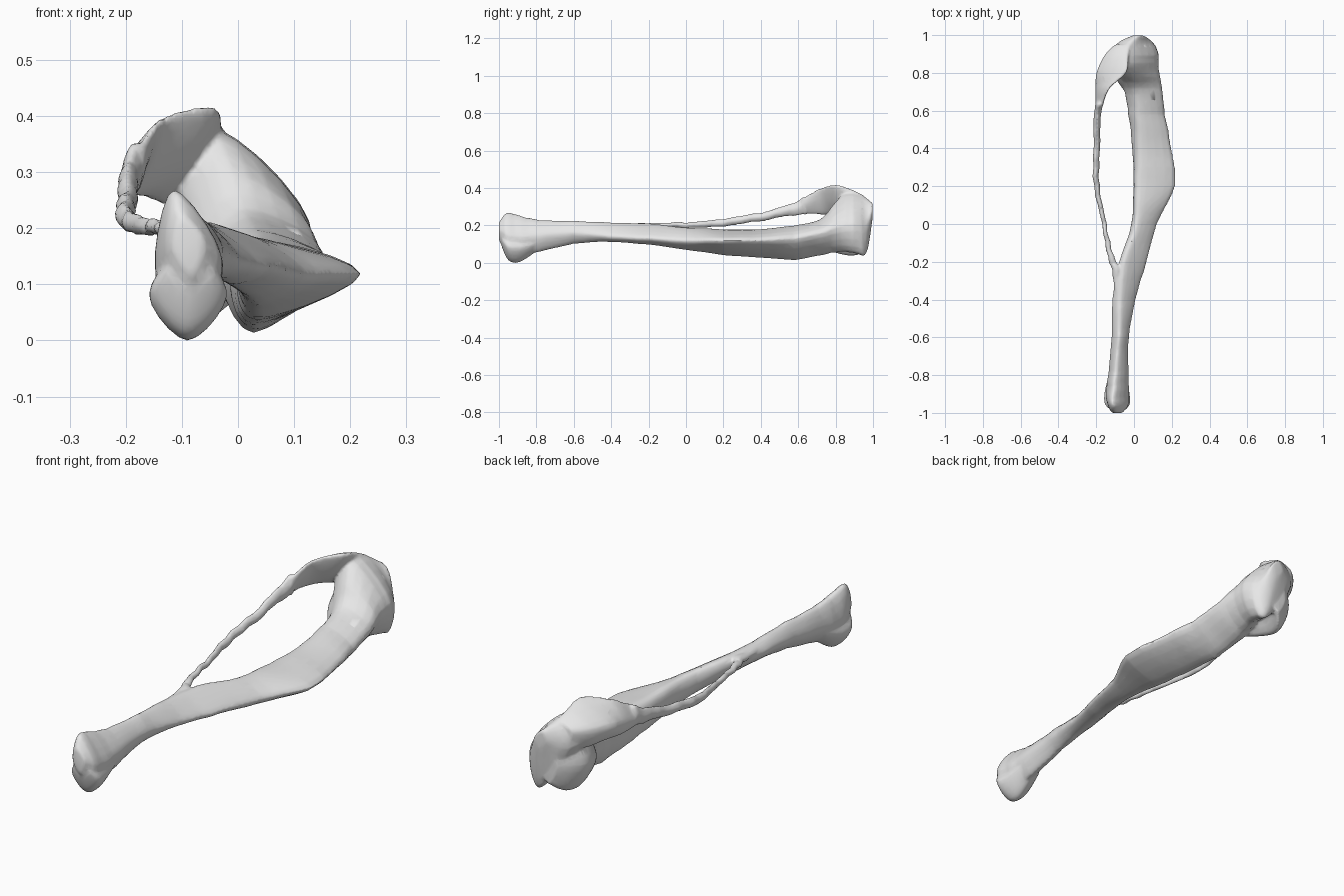
import bpy, bmesh, random

random.seed(4)
if "Cube" in bpy.data.objects:
    bpy.data.objects.remove(bpy.data.objects["Cube"], do_unlink=True)

# One plain bone colour
bone_grey = bpy.data.materials.new("bone grey")
bone_grey.use_nodes = True
bone_grey.diffuse_color = (.8, .8, .8, 1)
bone_grey.node_tree.nodes["Principled BSDF"].inputs["Base Color"].default_value = (.8, .8, .8, 1)


def spline(a, b, c, d, t):
    """Smooth interpolation between b and c for tuples of numbers."""
    return tuple(
        .5 * (2 * q + (r - p) * t + (2 * p - 5 * q + 4 * r - s) * t ** 2
              + (3 * q - p - 3 * r + s) * t ** 3)
        for p, q, r, s in zip(a, b, c, d))


def round_section(station, steps=5):
    """Turn one station (y, then x z of four corners) into a rounded ring."""
    y, corners = station[0], [station[i:i + 2] for i in range(1, 9, 2)]
    ring = []
    for i in range(4):
        a, b, c, d = (corners[(i + k) % 4] for k in (-1, 0, 1, 2))
        for s in range(steps):
            x, z = spline(a, b, c, d, s / steps)
            ring.append((x, y, z))
    return ring


def loft(bm, stations, steps=4, rough=0.0):
    """Skin a closed body through the stations along y."""
    last = len(stations) - 1
    smooth = []
    for i in range(last):
        picks = [stations[min(max(i + k, 0), last)] for k in (-1, 0, 1, 2)]
        smooth += [spline(*picks, s / steps) for s in range(steps)]
    smooth.append(stations[last])
    rings = []
    for station in smooth:
        dx, dz = random.uniform(-rough, rough), random.uniform(-rough, rough)
        rings.append([bm.verts.new((x + dx, y, z + dz))
                      for x, y, z in round_section(station)])
    for lower, upper in zip(rings, rings[1:]):
        n = len(lower)
        for j in range(n):
            k = (j + 1) % n
            bm.faces.new((lower[j], lower[k], upper[k], upper[j]))
    bm.faces.new(rings[0])
    bm.faces.new(rings[-1])


def oval(y, x, z, half_width, half_height):
    """Station with an oval section."""
    return (y, x, z + half_height, x + half_width, z, x, z - half_height, x - half_width, z)


# Shaft with both joint ends: y, then top, crest, underside and inner corner
shaft = [
    (-1, -.10, .22, -.06, .18, -.08, .12, -.115, .165),
    (-.955, -.115, .27, -.03, .15, -.08, .05, -.14, .14),
    (-.88, -.11, .25, -.028, .14, -.075, .04, -.147, .12),
    (-.78, -.10, .23, -.03, .15, -.07, .06, -.135, .13),
    (-.6, -.08, .225, -.028, .16, -.07, .10, -.12, .16),
    (-.4, -.07, .215, .008, .143, -.045, .112, -.115, .17),
    (-.2, -.045, .21, .068, .133, -.01, .098, -.075, .165),
    (0, .015, .19, .122, .12, .03, .07, -.014, .13),
    (.2, .03, .18, .217, .12, .04, .042, -.002, .11),
    (.4, .04, .18, .20, .12, .03, .027, -.008, .11),
    (.58, .03, .20, .165, .13, .03, .014, -.03, .12),
    (.72, .01, .235, .15, .16, .03, .04, -.055, .14),
    (.83, -.03, .36, .13, .20, .04, .06, -.10, .24),
    (.91, -.035, .375, .125, .21, .06, .05, -.12, .27),
    (.965, -.01, .345, .095, .20, .055, .05, -.075, .25),
    (.998, .015, .32, .05, .29, .03, .24, -.008, .28),
]

# Rounded knuckle on the inner side of the upper joint
upper_knuckle = [
    oval(.71, -.025, .13, .03, .05),
    oval(.79, -.048, .155, .062, .10),
    oval(.87, -.06, .165, .07, .128),
    oval(.93, -.04, .17, .06, .125),
    oval(.975, 0, .17, .045, .09),
]

# Low knuckle of the lower joint, below the pointed prong
lower_knuckle = [
    oval(-.985, -.085, .125, .04, .04),
    oval(-.95, -.088, .088, .068, .075),
    oval(-.89, -.09, .083, .066, .08),
    oval(-.80, -.085, .11, .05, .05),
]

# Thin side strut, ragged and nearly round
strut = [
    oval(-.38, -.085, .19, .02, .018),
    oval(-.24, -.095, .195, .026, .018),
    oval(-.17, -.124, .20, .018, .014),
    oval(0, -.158, .203, .013, .016),
    oval(.2, -.198, .216, .016, .022),
    oval(.4, -.199, .247, .018, .024),
    oval(.55, -.193, .28, .019, .032),
    oval(.64, -.186, .308, .02, .05),
]

# Arch that flares from the strut into the upper joint
arch = [
    (.62, -.175, .345, -.165, .305, -.19, .262, -.204, .29),
    (.72, -.13, .40, -.145, .335, -.19, .257, -.2, .32),
    (.80, -.045, .417, -.085, .315, -.165, .255, -.192, .335),
    (.89, -.035, .39, -.05, .30, -.12, .24, -.155, .335),
    (.95, -.02, .36, -.03, .30, -.07, .25, -.10, .33),
]

bm = bmesh.new()
loft(bm, shaft, rough=.002)
loft(bm, upper_knuckle)
loft(bm, lower_knuckle)
loft(bm, strut, rough=.004)
loft(bm, arch, rough=.001)
bmesh.ops.recalc_face_normals(bm, faces=bm.faces)
mesh = bpy.data.meshes.new("leg_bone")
bm.to_mesh(mesh)
bm.free()
mesh.materials.append(bone_grey)
bone = bpy.data.objects.new("leg_bone", mesh)
bpy.context.collection.objects.link(bone)

# Fuse the bodies into one skin and soften the joins
fuse = bone.modifiers.new("fuse", "REMESH")
fuse.mode = "VOXEL"
fuse.voxel_size = .007
fuse.use_smooth_shade = True
soften = bone.modifiers.new("soften", "SMOOTH")
soften.factor = .5
soften.iterations = 3
thin_out = bone.modifiers.new("thin_out", "DECIMATE")
thin_out.ratio = .2

bpy.ops.object.select_all(action="DESELECT")
bone.select_set(True)
bpy.context.view_layer.objects.active = bone
bpy.ops.object.shade_smooth_by_angle()
